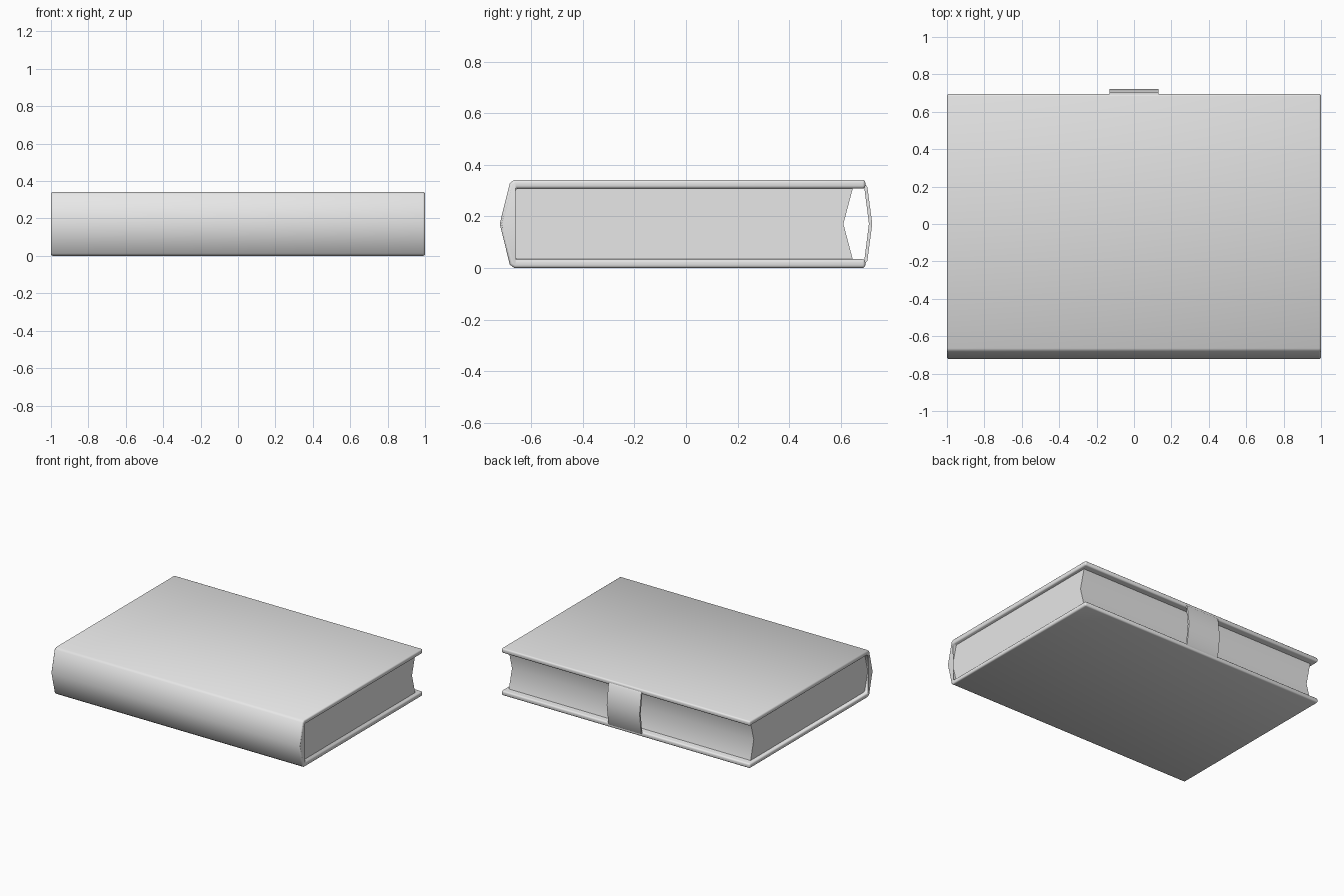
import bpy, bmesh, math

if "Cube" in bpy.data.objects:
    bpy.data.objects.remove(bpy.data.objects["Cube"], do_unlink=True)

MID = 0.171  # half of the book height

grey = bpy.data.materials.new("plain_grey")
grey.use_nodes = True
grey.diffuse_color = (0.8, 0.8, 0.8, 1)
grey.node_tree.nodes["Principled BSDF"].inputs["Base Color"].default_value = (0.8, 0.8, 0.8, 1)


def mirrored(points):
    """Complete an upper half profile (y, height above middle) with its lower half."""
    return points + [(y, -h) for y, h in reversed(points) if h > 0]


def extrude_profile(name, profile, half_width, angle, bevel=0):
    """Extrude a side profile along x, centred on x = 0."""
    bm = bmesh.new()
    face = bm.faces.new([bm.verts.new((-half_width, y, MID + h)) for y, h in profile])
    moved = bmesh.ops.extrude_face_region(bm, geom=[face])["geom"]
    bmesh.ops.translate(bm, vec=(2 * half_width, 0, 0),
                        verts=[v for v in moved if isinstance(v, bmesh.types.BMVert)])
    bmesh.ops.recalc_face_normals(bm, faces=bm.faces[:])
    mesh = bpy.data.meshes.new(name)
    bm.to_mesh(mesh)
    bm.free()
    mesh.materials.append(grey)
    obj = bpy.data.objects.new(name, mesh)
    bpy.context.collection.objects.link(obj)
    bpy.ops.object.select_all(action="DESELECT")
    obj.select_set(True)
    bpy.context.view_layer.objects.active = obj
    if bevel:
        mod = obj.modifiers.new("rounded_edges", "BEVEL")
        mod.width = bevel
        mod.segments = 3
        mod.limit_method = "ANGLE"
        mod.angle_limit = math.radians(60)
        bpy.ops.object.modifier_apply(modifier=mod.name)
    bpy.ops.object.shade_smooth_by_angle(angle=math.radians(angle))
    return obj


# Cover: two boards joined by a pointed spine
outer = mirrored([(0.695, MID), (-0.665, MID), (-0.683, 0.158), (-0.722, 0)])
inner = mirrored([(0.695, 0.137), (-0.655, 0.137), (-0.669, 0.127), (-0.703, 0)])
extrude_profile("cover", outer + inner[::-1], 1.0, 55, bevel=0.011)

# Page block: follows the spine, with a hollow fore edge
spine_side = [(-0.7, 0), (-0.665, 0.127), (-0.652, 0.14)]
fore_edge = [(0.647, 0.14), (0.61, 0), (0.647, -0.14)]
lower = [(y, -h) for y, h in reversed(spine_side[1:])]
extrude_profile("pages", spine_side + fore_edge + lower, 0.972, 40)

# Clasp strap: a thin bowed band joining the board edges
band_out = mirrored([(0.686, 0.163), (0.703, 0.143), (0.722, 0)])
band_in = mirrored([(0.68, 0.145), (0.692, 0.135), (0.709, 0)])
extrude_profile("clasp_strap", band_out + band_in[::-1], 0.132, 50)
